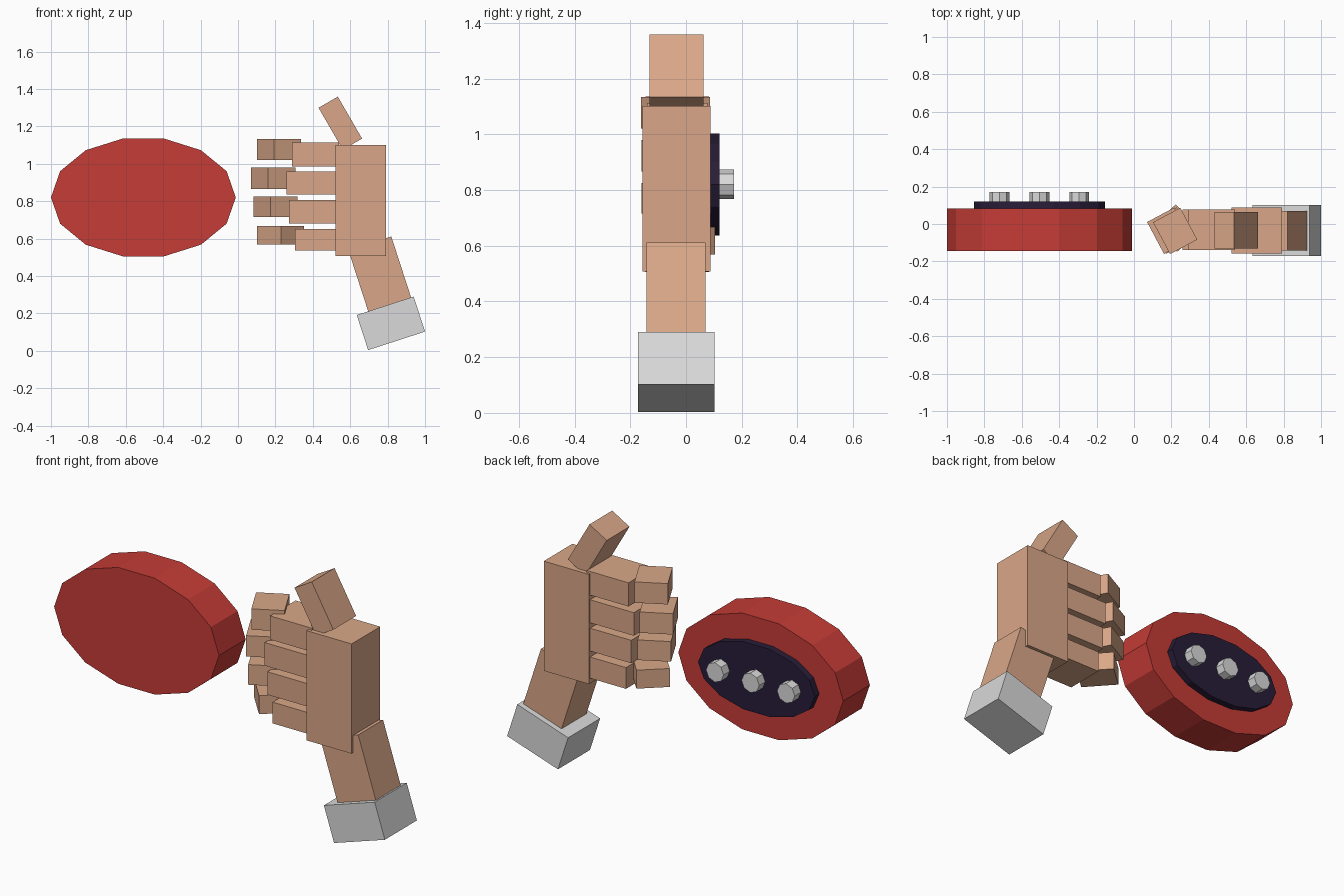
import bpy
from math import radians, pi
from mathutils import Matrix

cube = bpy.data.objects.get("Cube")
if cube:
    bpy.data.objects.remove(cube, do_unlink=True)


def material(name, rgb):
    m = bpy.data.materials.new(name)
    m.use_nodes = True
    m.diffuse_color = (*rgb, 1)
    m.node_tree.nodes["Principled BSDF"].inputs["Base Color"].default_value = (*rgb, 1)
    return m


skin = material("skin tan", (0.70, 0.39, 0.25))
red = material("shell red", (0.56, 0.045, 0.037))
navy = material("face navy", (0.021, 0.012, 0.040))
grey = material("light grey", (0.70, 0.70, 0.70))


def finish(name, mat, matrix):
    ob = bpy.context.object
    ob.name = name
    ob.data.transform(matrix)
    ob.data.materials.append(mat)
    return ob


def box(name, mat, centre, size, axis="Y", angle=0):
    """Box of a given size, turned about one axis."""
    bpy.ops.mesh.primitive_cube_add(size=1)
    return finish(name, mat, Matrix.Translation(centre)
                  @ Matrix.Rotation(radians(angle), 4, axis)
                  @ Matrix.Diagonal((*size, 1)))


def disc(name, mat, sides, x, rx, rz, y0, y1, z=0.82):
    """Oval prism lying along y, with a corner pointing to the side."""
    bpy.ops.mesh.primitive_cylinder_add(vertices=sides, radius=1, depth=1)
    return finish(name, mat, Matrix.Translation((x, (y0 + y1) / 2, z))
                  @ Matrix.Diagonal((rx, y1 - y0, rz, 1))
                  @ Matrix.Rotation(pi / 2, 4, "X")
                  @ Matrix.Rotation(pi / 2, 4, "Z"))


# Oval body with its face plate and three buttons
disc("oval_body", red, 14, -0.506, 0.494, 0.323, -0.145, 0.083)
disc("face_plate", navy, 14, -0.506, 0.35, 0.188, 0.075, 0.12)
for i, name in enumerate(("right", "middle", "left")):
    disc(name + "_button", grey, 8, -0.719 + 0.213 * i, 0.053, 0.053, 0.115, 0.172)

# Palm, thumb, forearm and cuff
box("palm", skin, (0.655, -0.034, 0.804), (0.27, 0.245, 0.594))
box("thumb", skin, (0.547, -0.034, 1.217), (0.119, 0.195, 0.259), angle=-30)
box("forearm", skin, (0.770, -0.036, 0.374), (0.241, 0.213, 0.42), angle=-18)
box("cuff", grey, (0.8175, -0.035, 0.147), (0.32, 0.274, 0.197), angle=-18)

# Fingers: knuckle x, bottom z, top z; tip x, y, bottom z, top z, curl
fingers = {
    "index": (0.29, 0.985, 1.113, 0.220, -0.037, 1.020, 1.133, 28),
    "middle": (0.258, 0.835, 0.960, 0.188, -0.036, 0.866, 0.979, 28),
    "ring": (0.274, 0.682, 0.806, 0.200, -0.035, 0.716, 0.825, 28),
    "little": (0.305, 0.535, 0.650, 0.227, -0.022, 0.568, 0.668, 42),
}
for name, (x, z0, z1, tx, ty, t0, t1, curl) in fingers.items():
    box(name + "_finger_base", skin, ((x + 0.54) / 2, -0.031, (z0 + z1) / 2),
        (0.54 - x, 0.218, z1 - z0))
    box(name + "_finger_tip", skin, (tx, ty, (t0 + t1) / 2),
        (0.165, 0.193, t1 - t0), axis="Z", angle=curl)
